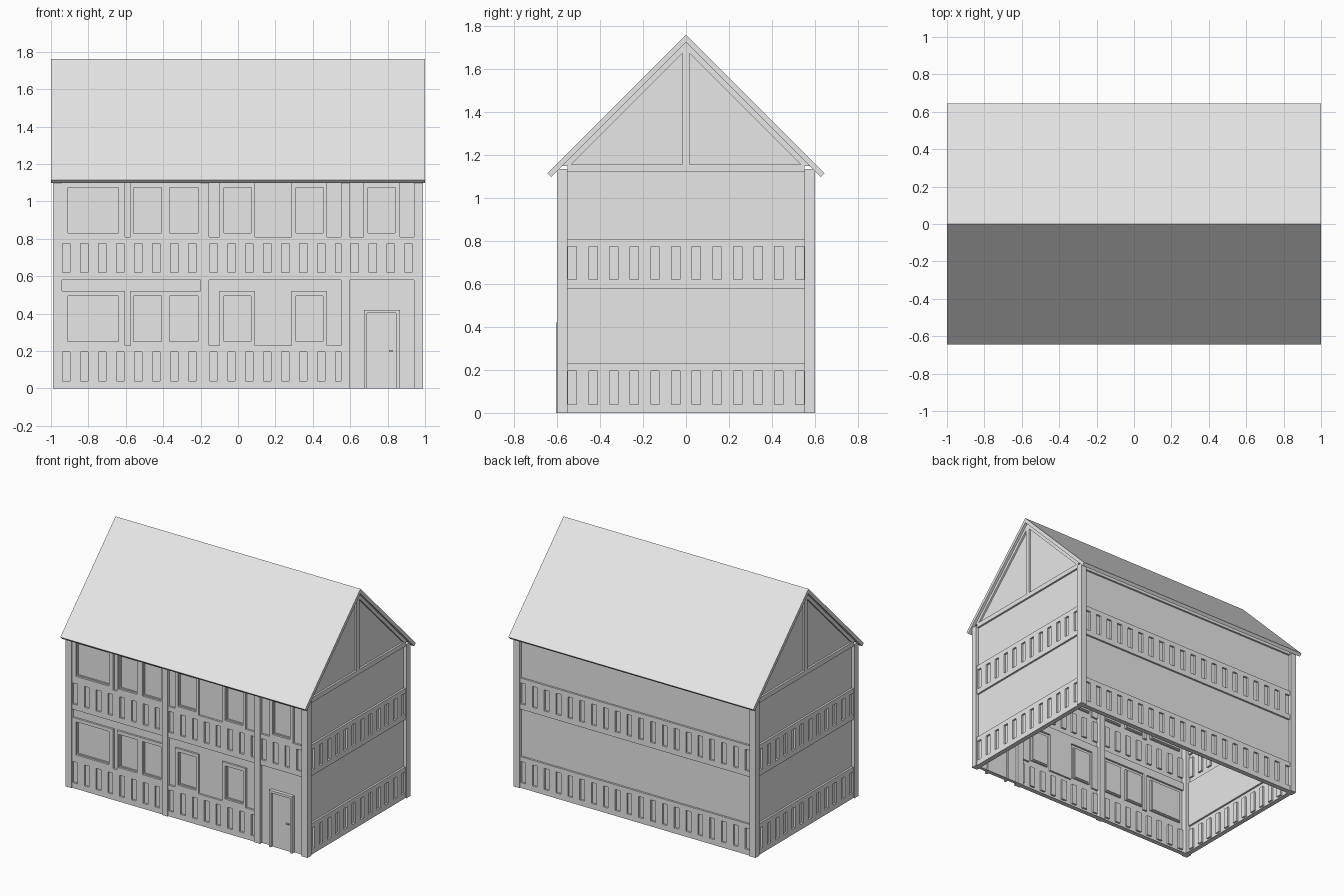
import bpy, bmesh, math
from mathutils import Matrix

cube = bpy.data.objects.get("Cube")
if cube:
    bpy.data.objects.remove(cube, do_unlink=True)

grey = bpy.data.materials.new("light_grey")
grey.use_nodes = True
grey.diffuse_color = (0.8, 0.8, 0.8, 1)
grey.node_tree.nodes["Principled BSDF"].inputs["Base Color"].default_value = (0.8, 0.8, 0.8, 1)

HX, HY = 0.988, 0.60           # outer faces of the corner posts
POST, TOP = 0.048, 1.135       # post width, wall height
BAND, WALL, PANE, LIP = -0.008, -0.022, -0.028, -0.045   # depths behind post face


def finish(name, bm):
    bmesh.ops.recalc_face_normals(bm, faces=bm.faces)
    mesh = bpy.data.meshes.new(name)
    bm.to_mesh(mesh)
    bm.free()
    mesh.materials.append(grey)
    obj = bpy.data.objects.new(name, mesh)
    bpy.context.collection.objects.link(obj)
    return obj


def box(name, x0, x1, y0, y1, z0, z1):
    bm = bmesh.new()
    bmesh.ops.create_cube(bm, size=1)
    for v in bm.verts:
        v.co = (x1 if v.co.x > 0 else x0, y1 if v.co.y > 0 else y0, z1 if v.co.z > 0 else z0)
    return finish(name, bm)


def prism(name, profile, x0, x1):
    """Extrude a (y, z) outline along x."""
    bm = bmesh.new()
    face = bm.faces.new([bm.verts.new((x0, y, z)) for y, z in profile])
    out = bmesh.ops.extrude_face_region(bm, geom=[face])
    for v in out["geom"]:
        if isinstance(v, bmesh.types.BMVert):
            v.co.x = x1
    return finish(name, bm)


def relief(name, rects, reach, angle):
    """Stepped wall sheet: later rectangles (u0, u1, z0, z1, depth) override earlier ones."""
    us = sorted({round(u, 4) for r in rects for u in r[:2]})
    zs = sorted({round(z, 4) for r in rects for z in r[2:4]})

    def depth(i, j):
        if not (0 <= i < len(us) - 1 and 0 <= j < len(zs) - 1):
            return LIP
        u, z = (us[i] + us[i + 1]) / 2, (zs[j] + zs[j + 1]) / 2
        return [r[4] for r in rects if r[0] < u < r[1] and r[2] < z < r[3]][-1]

    bm = bmesh.new()

    def quad(*pts):
        bm.faces.new([bm.verts.new((u, -reach - d, z)) for u, d, z in pts])

    for i in range(len(us)):
        for j in range(len(zs)):
            d, left, below = depth(i, j), depth(i - 1, j), depth(i, j - 1)
            u, z = us[i], zs[j]
            u2, z2 = us[min(i + 1, len(us) - 1)], zs[min(j + 1, len(zs) - 1)]
            if u2 > u and z2 > z:
                quad((u, d, z), (u2, d, z), (u2, d, z2), (u, d, z2))
            if d != left and z2 > z:
                quad((u, left, z), (u, d, z), (u, d, z2), (u, left, z2))
            if d != below and u2 > u:
                quad((u, below, z), (u2, below, z), (u2, d, z), (u, d, z))
    bmesh.ops.remove_doubles(bm, verts=bm.verts, dist=0.0001)
    bmesh.ops.dissolve_limit(bm, angle_limit=0.01, verts=bm.verts, edges=bm.edges)
    bmesh.ops.transform(bm, matrix=Matrix.Rotation(angle, 4, "Z"), verts=bm.verts)
    return finish(name, bm)


def balustrade(u0, u1, z, count, first):
    """Raised band with evenly spaced recessed slots."""
    rects = [(u0, u1, z, z + 0.23, BAND)]
    for k in range(count):
        u = first + k * 0.0962
        rects.append((u, u + 0.039, z + 0.04, z + 0.195, WALL))
    return rects


def window(panes, u0, u1, z, head):
    """Raised window frame holding recessed panes."""
    rects = [(u0, u1, z, head, BAND)]
    for a, b in panes:
        rects.append((a, b, z + 0.02, z + 0.265, WALL))
        rects.append((a + 0.008, b - 0.008, z + 0.028, z + 0.257, PANE))
    return rects


# Front wall
E = HX - POST
front = [(-E, E, 0, TOP, WALL), (-E, E, 1.105, TOP, BAND)]
for z in (0, 0.58):
    front += balustrade(-E, -0.2, z, 8, -0.937)
    front += balustrade(-0.155, 0.55, z, 8, -0.151)
front += balustrade(0.6, E, 0.58, 4, 0.604)
for z, head in ((0.23, 0.52), (0.81, 1.105)):
    front += window([(-0.91, -0.64)], -E, -0.605, z, head)
    front += window([(-0.56, -0.41), (-0.365, -0.215)], -0.575, -0.2, z, head)
    front += window([(-0.075, 0.07)], -0.1, 0.092, z, head)
    front += window([(0.31, 0.455)], 0.285, 0.477, z, head)
front += window([(0.695, 0.84)], 0.67, 0.865, 0.81, 1.105)
relief("front_wall", front, HY, 0)

# Back and side walls
for name, half, reach, angle, count in (("back_wall", E, HY, math.pi, 20),
                                        ("left_wall", HY - POST, HX, math.pi / 2, 12),
                                        ("right_wall", HY - POST, HX, -math.pi / 2, 12)):
    head = 1.105 if name == "back_wall" else 1.12
    top = TOP if name == "back_wall" else 1.155
    rects = [(-half, half, 0, top, WALL), (-half, half, head, top, BAND)]
    step = (2 * half - 0.047) / (count - 1)
    for z in (0, 0.58):
        rects.append((-half, half, z, z + 0.23, BAND))
        for k in range(count):
            u = -half + 0.004 + k * step
            rects.append((u, u + 0.039, z + 0.04, z + 0.195, WALL))
    relief(name, rects, reach, angle)

# Corner posts and front posts
for sx, side in ((1, "left"), (-1, "right")):
    for sy, end in ((1, "back"), (-1, "front")):
        xs, ys = sorted((sx * E, sx * HX)), sorted((sy * (HY - POST), sy * HY))
        box(f"{end}_{side}_post", *xs, *ys, 0, TOP)
for x0, x1 in ((-0.2, -0.155), (0.55, 0.6)):
    box("front_post", x0, x1, -HY, -HY + 0.045, 0, TOP)

# Door with frame and handle
for x0, x1 in ((0.675, 0.691), (0.846, 0.865)):
    box("door_jamb", x0, x1, -HY - 0.004, -0.57, 0, 0.42)
box("door_lintel", 0.691, 0.846, -HY - 0.004, -0.57, 0.402, 0.42)
box("door_leaf", 0.691, 0.846, -0.586, -0.572, 0, 0.402)
box("door_handle", 0.808, 0.83, -0.598, -0.584, 0.198, 0.206)

# Roof: folded slab with ridge along x
EAVE, T = 0.645, 0.018
prism("roof", [(0, 1.76), (EAVE, 1.76 - EAVE), (EAVE - T, 1.76 - EAVE - T), (0, 1.76 - 2 * T),
               (T - EAVE, 1.76 - EAVE - T), (-EAVE, 1.76 - EAVE)], -1, 1)

# Gables: recessed panel, king post and rafters
for s, side in ((1, "left"), (-1, "right")):
    outer, inner = s * (HX + BAND), s * (HX - 0.045)
    prism(f"{side}_gable_panel", [(-0.57, 1.15), (0.57, 1.15), (0, 1.72)], s * (HX + WALL), inner)
    box(f"{side}_king_post", *sorted((outer, inner)), -0.017, 0.017, 1.15, 1.69)
    for m in (1, -1):
        prism(f"{side}_rafter", [(0, 1.724), (0, 1.69), (m * 0.54, 1.15), (m * 0.574, 1.15)], inner, outer)
